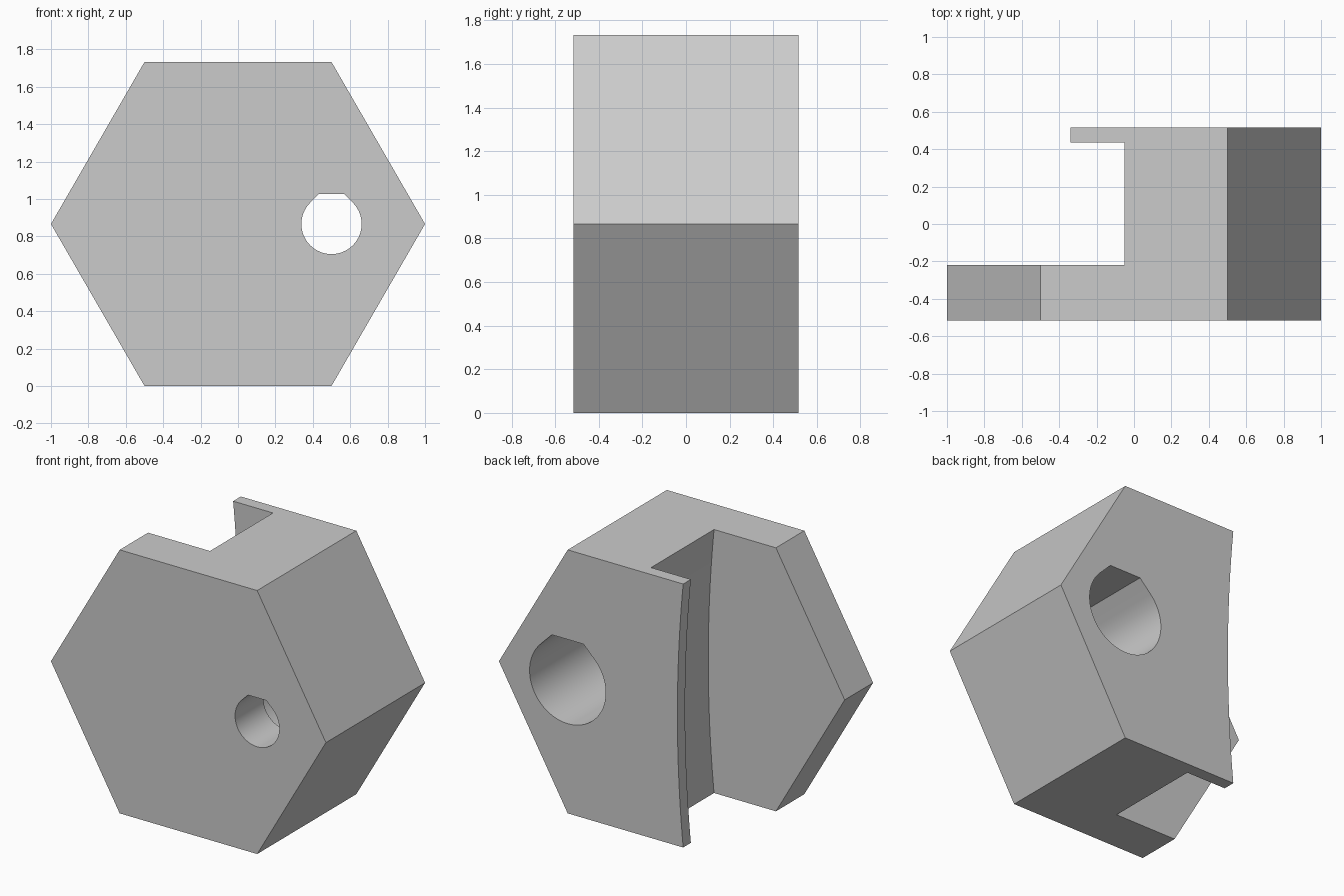
import bpy, bmesh
from math import sin, cos, pi, radians, sqrt

if "Cube" in bpy.data.objects:
    bpy.data.objects.remove(bpy.data.objects["Cube"], do_unlink=True)

MID = sqrt(3) / 2          # height of the hexagon centre
FRONT, BACK = -0.515, 0.515
WALL = -0.22               # back of the front plate

grey = bpy.data.materials.new("light_grey")
grey.use_nodes = True
colour = (0.6, 0.6, 0.6, 1)
grey.diffuse_color = colour
grey.node_tree.nodes["Principled BSDF"].inputs["Base Color"].default_value = colour


def prism(name, profile, y0, y1):
    """Extrude an (x, z) outline along y."""
    bm = bmesh.new()
    face = bm.faces.new([bm.verts.new((x, y0, z)) for x, z in profile])
    out = bmesh.ops.extrude_face_region(bm, geom=[face])
    verts = [v for v in out["geom"] if isinstance(v, bmesh.types.BMVert)]
    bmesh.ops.translate(bm, vec=(0, y1 - y0, 0), verts=verts)
    bmesh.ops.recalc_face_normals(bm, faces=bm.faces)
    mesh = bpy.data.meshes.new(name)
    bm.to_mesh(mesh)
    bm.free()
    mesh.materials.append(grey)
    obj = bpy.data.objects.new(name, mesh)
    bpy.context.collection.objects.link(obj)
    return obj


def flat_top_hole(radius):
    """Circle whose top is a flat with two 45 degree shoulders."""
    steps = 48
    pts = []
    for i in range(steps + 1):
        a = radians(135 + 270 * i / steps)
        pts.append((0.5 + radius * cos(a), MID + radius * sin(a)))
    half = radius * (sqrt(2) - 1)
    return pts + [(0.5 + half, MID + radius), (0.5 - half, MID + radius)]


def bowed_side(edge_x, bow=0.042, steps=24):
    """Region left of a shallow arc that reaches edge_x at top and bottom."""
    pts = [(-1.5, -0.2), (edge_x, -0.2)]
    for i in range(steps + 1):
        t = 2 * i / steps - 1
        pts.append((edge_x + bow * (1 - t * t), MID * (1 + t)))
    return pts + [(edge_x, 2), (-1.5, 2)]


# Hexagonal body
hexagon = [(cos(i * pi / 3), MID + sin(i * pi / 3)) for i in range(6)]
body = prism("hexagonal_body", hexagon, FRONT, BACK)

# Side slot, trimmed back flange, narrow front bore and wide back bore
cutters = [
    prism("slot_cutter", bowed_side(-0.05), WALL, 0.435),
    prism("back_flange_cutter", bowed_side(-0.34), 0.3, 0.7),
    prism("front_bore_cutter", flat_top_hole(0.161), -0.7, 0),
    prism("back_bore_cutter", flat_top_hole(0.277), WALL, 0.7),
]
bpy.ops.object.select_all(action="DESELECT")
bpy.context.view_layer.objects.active = body
body.select_set(True)
for cutter in cutters:
    cutter.hide_render = True
    mod = body.modifiers.new(cutter.name, "BOOLEAN")
    mod.operation = "DIFFERENCE"
    mod.solver = "EXACT"
    mod.object = cutter
    bpy.ops.object.modifier_apply(modifier=mod.name)
    bpy.data.objects.remove(cutter, do_unlink=True)

bpy.ops.object.shade_smooth_by_angle(angle=radians(25))
